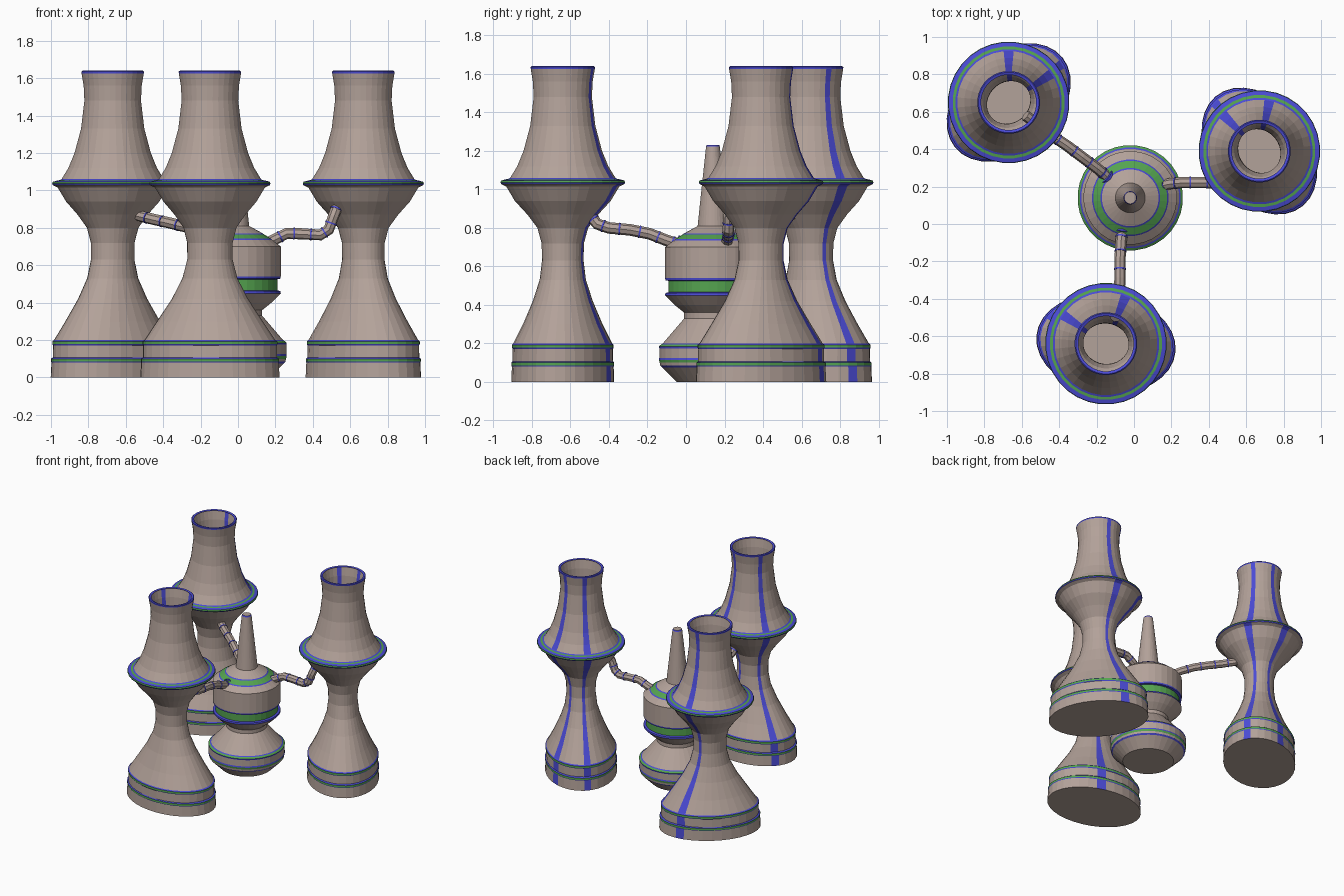
import bpy, bmesh, math
from mathutils import Vector

if "Cube" in bpy.data.objects:
    bpy.data.objects.remove(bpy.data.objects["Cube"])


def material(name, rgb):
    m = bpy.data.materials.new(name)
    m.diffuse_color = (*rgb, 1)
    m.use_nodes = True
    m.node_tree.nodes["Principled BSDF"].inputs["Base Color"].default_value = m.diffuse_color
    return m


MATS = [material("taupe", (0.45, 0.36, 0.32)),
        material("blue", (0.07, 0.07, 0.67)),
        material("green", (0.09, 0.37, 0.08))]
G, B, N = 0, 1, 2          # material slots: body, blue trim, green trim
SEG = 32


def lathe(name, center, profile, axis=0, stripes=(), cap_top=False):
    """Stack of elliptical rings (z, long radius, short radius, colour of the band above)."""
    bm = bmesh.new()
    ax = math.radians(axis)
    rings = []
    for z, a, b, _ in profile:
        ring = []
        for i in range(SEG):
            t = 2 * math.pi * (i - 0.5) / SEG - ax
            u, v = a * math.cos(t), b * math.sin(t)
            ring.append(bm.verts.new((center[0] + u * math.cos(ax) - v * math.sin(ax),
                                      center[1] + u * math.sin(ax) + v * math.cos(ax), z)))
        rings.append(ring)
    columns = {round(s * SEG / 360) % SEG for s in stripes}
    for k in range(len(rings) - 1):
        lo, hi = rings[k], rings[k + 1]
        for i in range(SEG):
            j = (i + 1) % SEG
            f = bm.faces.new((lo[i], lo[j], hi[j], hi[i]))
            f.material_index = profile[k][3]
            if i in columns and f.material_index == G:
                f.material_index = B
    bm.faces.new(rings[0][::-1])
    if cap_top:
        bm.faces.new(rings[-1])
    me = bpy.data.meshes.new(name)
    bm.to_mesh(me)
    bm.free()
    for m in MATS:
        me.materials.append(m)
    ob = bpy.data.objects.new(name, me)
    bpy.context.collection.objects.link(ob)
    return ob


# Towers: oval foot, narrow waist, round collar, open chimney
tower = [
    (0.00, .375, .265, G), (.08, .37, .262, B), (.085, .372, .265, N), (.10, .372, .265, B),
    (.107, .36, .26, G), (.172, .36, .258, B), (.178, .363, .262, N), (.193, .363, .262, B),
    (.20, .352, .255, G), (.30, .285, .205, G), (.42, .205, .155, G), (.53, .148, .12, G),
    (.63, .122, .108, G), (.72, .122, .11, G), (.80, .142, .132, G), (.87, .19, .185, G),
    (.94, .25, .25, G), (1.015, .295, .295, G), (1.028, .322, .322, B), (1.036, .325, .325, N),
    (1.046, .322, .322, B), (1.052, .30, .30, N), (1.055, .285, .285, B), (1.06, .275, .275, G),
    (1.12, .238, .238, G), (1.20, .205, .205, G), (1.33, .17, .17, G), (1.48, .152, .152, G),
    (1.56, .156, .156, G), (1.625, .167, .167, B), (1.635, .168, .168, B), (1.64, .162, .162, B),
    (1.635, .148, .148, G)]
lathe("tower_left", (-.67, .65), tower, 41, (33, 90))
lathe("tower_right", (.67, .39), tower, 127, (77, 130))
lathe("tower_front", (-.15, -.64), tower, -8, (62, 144))

# Central flask: foot bulb, neck, banded body, shoulder and spire
flask = [(0, .19, G), (.075, .265, B), (.085, .275, G), (.10, .278, N), (.115, .282, B),
         (.125, .28, G), (.175, .28, B), (.185, .282, N), (.195, .27, B), (.20, .262, G),
         (.33, .15, G), (.36, .15, G), (.40, .20, G), (.45, .25, B), (.462, .248, B),
         (.466, .232, N), (.525, .232, B), (.528, .248, B), (.54, .25, G), (.70, .25, G),
         (.735, .205, B), (.742, .198, N), (.765, .16, B), (.771, .152, G),
         (.81, .08, G), (1.0, .06, G), (1.222, .036, B), (1.232, .032, B)]
CX, CY = -.02, .14
lathe("flask", (CX, CY), [(z, r, r, m) for z, r, m in flask], cap_top=True)


# Pipes joining the flask to each tower, with blue joint rings
def pipe(name, pts, radius=.03):
    cu = bpy.data.curves.new(name, 'CURVE')
    cu.dimensions = '3D'
    cu.bevel_depth = radius
    cu.bevel_resolution = 2
    cu.use_fill_caps = True
    sp = cu.splines.new('POLY')
    sp.points.add(len(pts) - 1)
    for p, co in zip(sp.points, pts):
        p.co = (*co, 1)
    sp.use_smooth = False
    cu.materials.append(MATS[G])
    ob = bpy.data.objects.new(name, cu)
    bpy.context.collection.objects.link(ob)
    for k in range(1, len(pts)):
        a, b = Vector(pts[k - 1]), Vector(pts[k])
        ring(name + "_joint", a.lerp(b, .5), b - a, radius + .002, .008)
    a, b = Vector(pts[0]), Vector(pts[1])
    ring(name + "_socket", a, b - a, radius + .014, .03)


def ring(name, loc, direction, radius, depth):
    bpy.ops.mesh.primitive_cylinder_add(vertices=12, radius=radius, depth=depth, location=loc,
                                        rotation=direction.to_track_quat('Z', 'Y').to_euler())
    ob = bpy.context.object
    ob.name = name
    ob.data.materials.append(MATS[B])


pipe("pipe_right", [(.14, .20, .71), (.19, .215, .735), (.26, .222, .77), (.34, .222, .768),
                    (.44, .22, .762), (.485, .22, .79), (.51, .222, .86), (.54, .25, .94)])
pipe("pipe_left", [(-.14, .25, .735), (-.20, .30, .77), (-.28, .36, .805), (-.36, .42, .825),
                   (-.45, .48, .845), (-.52, .535, .862), (-.58, .58, .89)])
pipe("pipe_front", [(-.062, -.035, .715), (-.07, -.10, .735), (-.075, -.19, .77), (-.075, -.29, .79),
                    (-.08, -.40, .80), (-.088, -.46, .82), (-.10, -.50, .87)])
